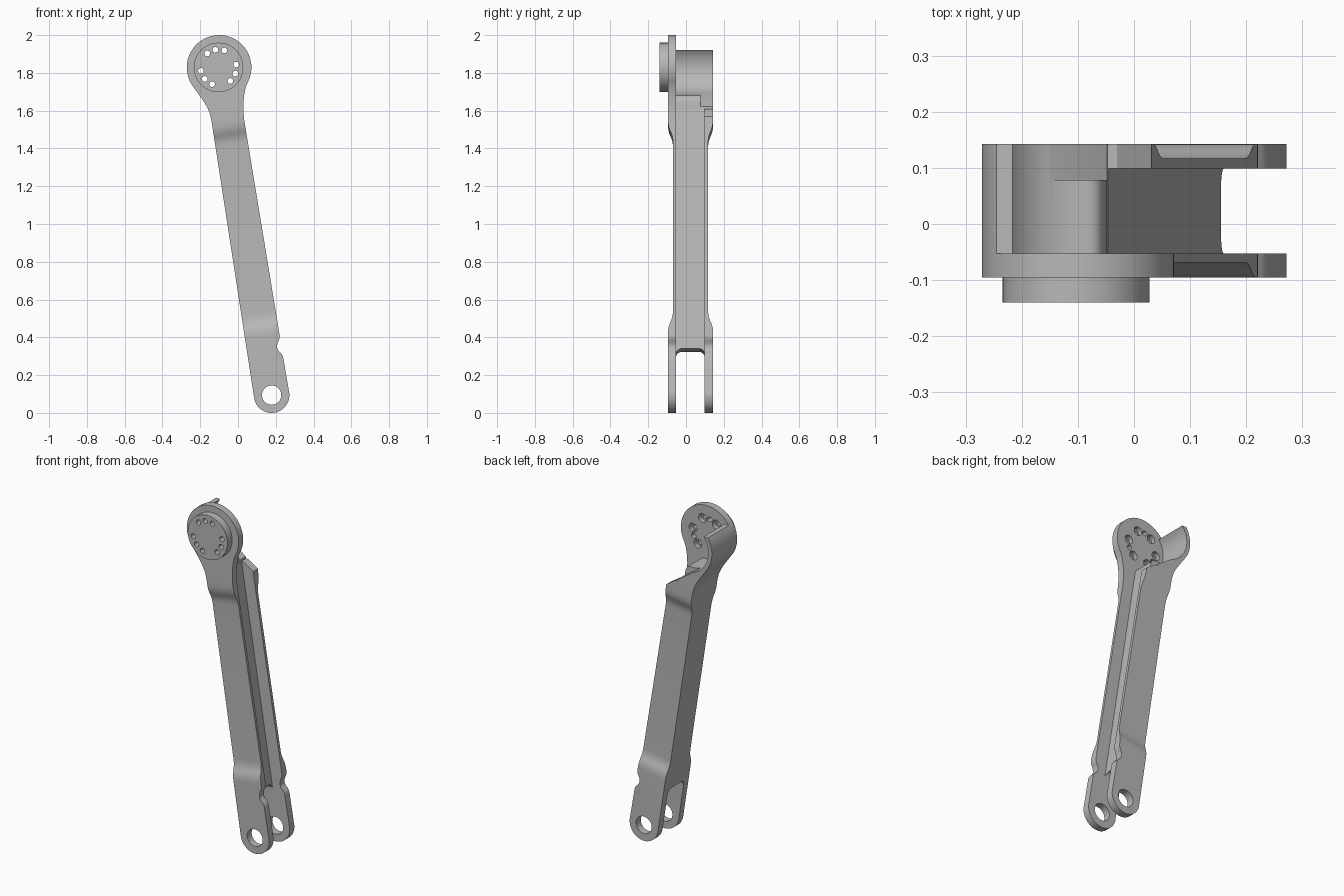
import bpy, bmesh
from math import sin, cos, radians
from mathutils import Vector
from mathutils.geometry import interpolate_bezier

cube = bpy.data.objects.get("Cube")
if cube:
    bpy.data.objects.remove(cube, do_unlink=True)

HEAD, HEAD_R = (-0.10, 1.829), 0.171
FORK, FORK_R = (0.178, 0.094), 0.094
FRONT, BACK = -0.095, 0.143          # outer faces of the two plates
IN_FRONT, IN_BACK = -0.053, 0.099    # inner faces of the two plates
ALONG = Vector((-0.158, 0, 0.987)).normalized()
ACROSS = Vector((ALONG.z, 0, -ALONG.x))

metal = bpy.data.materials.new("light grey metal")
metal.use_nodes = True
grey = (0.48, 0.48, 0.48, 1)
metal.diffuse_color = grey
metal.node_tree.nodes["Principled BSDF"].inputs["Base Color"].default_value = grey


def arc(c, r, a0, a1, n):
    angles = [radians(a0 + (a1 - a0) * i / n) for i in range(n + 1)]
    return [(c[0] + r * cos(a), c[1] + r * sin(a)) for a in angles]


def bezier(p, h1, h2, q, n=9):
    pts = interpolate_bezier(*[Vector((a, b, 0)) for a, b in (p, h1, h2, q)], n)
    return [(v.x, v.y) for v in pts[1:-1]]


def in_xz(a, b, depth):
    return Vector((a, depth, b))


def in_side(y, s, depth):
    base = Vector((FORK[0], 0, FORK[1]))
    return base + ALONG * s + ACROSS * depth + Vector((0, y, 0))


def prism(name, pts, d0, d1, place=in_xz):
    bm = bmesh.new()
    lo, hi = [[bm.verts.new(place(a, b, d)) for a, b in pts] for d in (d0, d1)]
    bm.faces.new(lo)
    bm.faces.new(hi[::-1])
    n = len(pts)
    for i in range(n):
        j = (i + 1) % n
        bm.faces.new((lo[i], hi[i], hi[j], lo[j]))
    bmesh.ops.recalc_face_normals(bm, faces=bm.faces)
    mesh = bpy.data.meshes.new(name)
    bm.to_mesh(mesh)
    bm.free()
    mesh.materials.append(metal)
    ob = bpy.data.objects.new(name, mesh)
    bpy.context.collection.objects.link(ob)
    return ob


def disc(name, c, r, d0, d1, n=32):
    return prism(name, arc(c, r, 0, 360, n)[:-1], d0, d1)


def combine(target, tool, operation="DIFFERENCE"):
    mod = target.modifiers.new(tool.name, "BOOLEAN")
    mod.operation, mod.solver, mod.object = operation, "EXACT", tool
    bpy.context.view_layer.objects.active = target
    bpy.ops.object.modifier_apply(modifier=mod.name)
    bpy.data.objects.remove(tool, do_unlink=True)


# Link outline: fork eye, notch, straight arm, neck and round head
head_arc = arc(HEAD, HEAD_R, -28, 215, 72)
fork_arc = arc(FORK, FORK_R, 189, 369, 40)
arm_right, arm_left = (0.034, 1.544), (-0.14, 1.544)
notch = [(0.24, 0.29), (0.207, 0.355), (0.22, 0.414)]
outline = fork_arc + [notch[0]]
outline += bezier(notch[0], (0.234, 0.325), (0.205, 0.32), notch[1]) + [notch[1]]
outline += bezier(notch[1], (0.208, 0.38), (0.224, 0.385), notch[2]) + [notch[2], arm_right]
outline += bezier(arm_right, (0.024, 1.61), (0.0275, 1.705), head_arc[0]) + head_arc
outline += bezier(head_arc[-1], (-0.183, 1.649), (-0.152, 1.62), arm_left) + [arm_left]
link = prism("link_arm", outline, FRONT, BACK)

# Hub disc on the front of the head
combine(link, disc("hub", (-0.103, 1.829), 0.131, -0.14, FRONT + 0.01, 64), "UNION")

# Open head: leaves the front plate and a curved flange on the right
cup = arc(HEAD, 0.148, 142, 272, 40)
ridge = bezier(cup[-1], (-0.06, 1.685), (-0.05, 1.67), (-0.047, 1.61))
open_head = [(-0.4, 2.2), (-0.4, cup[0][1])] + cup + ridge
open_head += [(-0.047, 1.61), (0.4, 1.61), (0.4, 2.2)]
combine(link, prism("head_opening", open_head, IN_FRONT, 0.3))

# Sloping top end of the back plate
slope = [(-0.15, 1.69), (0.3, 1.39), (0.3, 1.9), HEAD]
combine(link, prism("back_slope", slope, 0.078, 0.3))

# Channel along the left side of the arm
channel = [(-0.047, 1.62), (0.16, 0.31), (0.5, 0.31), (0.5, 1.62)]
combine(link, prism("channel", channel, IN_FRONT, IN_BACK))

# Fork slot with rounded inner corners
top, r = 0.247, 0.032
slot = [(IN_FRONT, -0.3), (IN_BACK, -0.3)]
slot += arc((IN_BACK - r, top - r), r, 0, 90, 8)
slot += arc((IN_FRONT + r, top - r), r, 90, 180, 8)
combine(link, prism("fork_slot", slot, -0.3, 0.3, in_side))

# Shallow waist on the outer faces of both plates
for face, sign in ((FRONT, -1), (BACK, 1)):
    low, high, deep = 0.32, 1.46, face - sign * 0.026
    out = face + sign * 0.1
    ramp = [(face, low)] + bezier((face, low), (face, low + 0.06), (deep, low + 0.06), (deep, low + 0.12))
    ramp += [(deep, low + 0.12), (deep, high - 0.12)]
    ramp += bezier((deep, high - 0.12), (deep, high - 0.06), (face, high - 0.06), (face, high))
    ramp += [(face, high), (out, high), (out, low)]
    combine(link, prism("waist", ramp, -0.4, 0.4, in_side))

# Fork eye through both plates
combine(link, disc("fork_eye", FORK, 0.051, -0.3, 0.3, 40))

# Three groups of three bolt holes, the outer two of each counterbored
for group in (100, -20, -140):
    for turn in (-29, 0, 29):
        c = arc((-0.103, 1.829), 0.095, group + turn, 0, 1)[0]
        combine(link, disc("bolt_hole", c, 0.015, -0.2, 0.0, 20))
        if turn:
            combine(link, disc("counterbore", c, 0.026, -0.08, 0.0, 24))

bpy.ops.object.select_all(action="DESELECT")
link.select_set(True)
bpy.context.view_layer.objects.active = link
bpy.ops.object.shade_smooth_by_angle(angle=radians(30))
